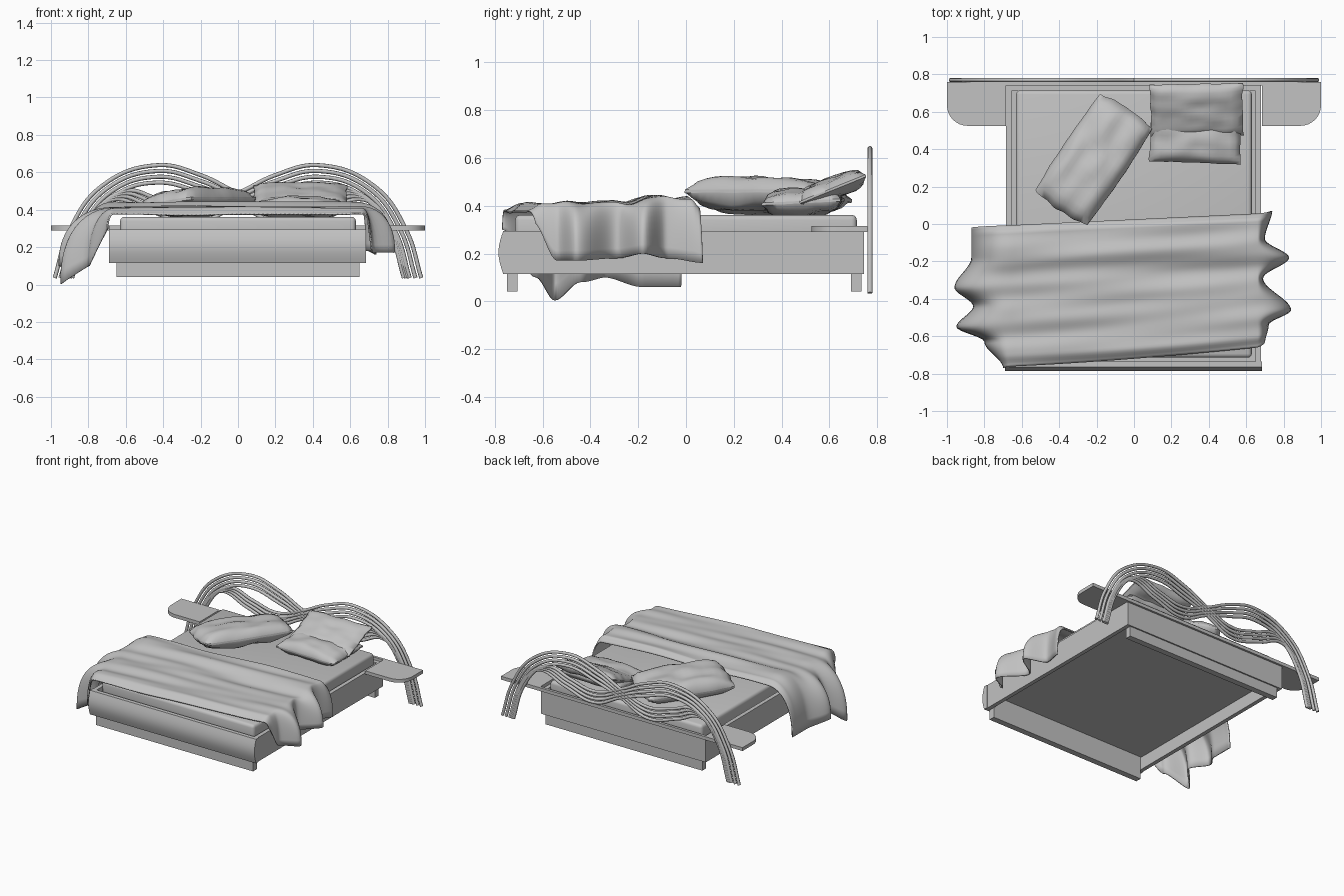
import bpy, bmesh, math
from mathutils import Matrix, Vector, noise

if "Cube" in bpy.data.objects:
    bpy.data.objects.remove(bpy.data.objects["Cube"])

grey = bpy.data.materials.new("light_grey")
grey.use_nodes = True
COLOR = (0.54, 0.54, 0.54, 1)
grey.diffuse_color = COLOR
grey.node_tree.nodes["Principled BSDF"].inputs["Base Color"].default_value = COLOR


def finish(name, bm, smooth=None):
    mesh = bpy.data.meshes.new(name)
    bmesh.ops.recalc_face_normals(bm, faces=bm.faces)
    bm.to_mesh(mesh)
    bm.free()
    mesh.materials.append(grey)
    ob = bpy.data.objects.new(name, mesh)
    bpy.context.collection.objects.link(ob)
    if smooth:
        bpy.ops.object.select_all(action="DESELECT")
        ob.select_set(True)
        bpy.context.view_layer.objects.active = ob
        bpy.ops.object.shade_smooth_by_angle(angle=math.radians(smooth))
    return ob


def box(name, x, y, z, bevel=0.0):
    bm = bmesh.new()
    bmesh.ops.create_cube(bm, size=1)
    for v in bm.verts:
        for i, (a, b) in enumerate((x, y, z)):
            v.co[i] = a if v.co[i] < 0 else b
    if bevel:
        bmesh.ops.bevel(bm, geom=bm.edges[:], offset=bevel, segments=3,
                        profile=0.5, affect="EDGES")
    return finish(name, bm, 35 if bevel else None)


def prism(name, outline, shift, smooth=30):
    bm = bmesh.new()
    face = bm.faces.new([bm.verts.new(p) for p in outline])
    out = bmesh.ops.extrude_face_region(bm, geom=[face])["geom"]
    bmesh.ops.translate(bm, vec=shift,
                        verts=[g for g in out if isinstance(g, bmesh.types.BMVert)])
    return finish(name, bm, smooth)


def sample(table, t):
    """Smooth interpolation through rows whose first entry is the key."""
    for a, b in zip(table, table[1:]):
        if t <= b[0]:
            f = max(0, (t - a[0]) / (b[0] - a[0]))
            f = f * f * (3 - 2 * f)
            return [p + (q - p) * f for p, q in zip(a[1:], b[1:])]
    return table[-1][1:]


# Bed frame: side rails, back board, slat base and plank feet
for side, x in (("right", (-0.685, -0.655)), ("left", (0.65, 0.68))):
    box(side + "_rail", x, (-0.76, 0.74), (0.115, 0.295))
box("back_board", (-0.685, 0.68), (0.71, 0.745), (0.115, 0.295))
box("base_panel", (-0.66, 0.655), (-0.75, 0.72), (0.21, 0.235))
box("front_foot", (-0.65, 0.65), (-0.75, -0.705), (0.04, 0.215))
box("back_foot", (-0.65, 0.65), (0.69, 0.735), (0.04, 0.215))

# Bowed front panel
bow = [(-0.69, -0.765 - 0.02 * math.sin(math.pi * i / 10), 0.115 + 0.018 * i)
       for i in range(11)]
prism("front_panel", bow + [(-0.69, -0.735, 0.295), (-0.69, -0.735, 0.115)],
      (1.375, 0, 0))

# Bedside shelves joined behind the mattress
half = [(0, 0.74), (0.685, 0.74), (0.685, 0.525)]
for i in range(9):
    a = -math.pi / 2 + math.pi / 2 * i / 8
    half.append((0.89 + 0.11 * math.cos(a), 0.635 + 0.11 * math.sin(a)))
half.append((1.0, 0.76))
outline = half + [(-x, y) for x, y in reversed(half[1:])]
prism("bedside_shelf", [(x, y, 0.29) for x, y in outline], (0, 0, 0.025))

# Mattress
box("mattress", (-0.63, 0.63), (-0.715, 0.715), (0.235, 0.362), 0.022)


# Headboard: bundles of bent rods, one sweeping from each side
def rod(name, points):
    cu = bpy.data.curves.new(name, "CURVE")
    cu.dimensions = "3D"
    cu.bevel_depth = 0.011
    cu.bevel_resolution = 2
    cu.resolution_u = 8
    cu.use_fill_caps = True
    sp = cu.splines.new("BEZIER")
    sp.bezier_points.add(len(points) - 1)
    for bp, (x, z) in zip(sp.bezier_points, points):
        bp.co = (x, 0.77, z)
        bp.handle_left_type = bp.handle_right_type = "AUTO"
    cu.materials.append(grey)
    ob = bpy.data.objects.new(name, cu)
    bpy.context.collection.objects.link(ob)


for side, s in (("left", 1), ("right", -1)):
    for i in range(4):
        k = 0.031 * i
        big = [(0.98 - k, 0.035), (0.9 - k, 0.29), (0.73 - k * 0.8, 0.525 - k * 0.5),
               (0.43, 0.638 - k), (0.2, 0.585 - k), (0, 0.49 - k * 0.7)]
        low = [(-0.22, 0.415 - k * 0.9), (-0.42 - k * 0.5, 0.455 - k * 0.7),
               (-0.6 - k * 0.8, 0.5 - k * 0.5), (-0.78 - k * 0.4, 0.36 - k * 0.4),
               (-0.888 - k * 0.3, 0.035)]
        rod(f"headboard_rod_{side}_{i + 1}", [(s * x, z) for x, z in big + low])


# Draped blanket: rows are (y, hem x, hem z)
left_hem = [(-0.64, 0.70, 0.33), (-0.54, 0.72, 0.17), (-0.46, 0.84, 0.17),
            (-0.29, 0.69, 0.18), (-0.18, 0.83, 0.20), (-0.08, 0.70, 0.18),
            (0.08, 0.74, 0.16)]
right_hem = [(-0.77, 0.70, 0.3), (-0.63, 0.80, 0.1), (-0.55, 0.95, 0.003),
             (-0.44, 0.86, 0.08), (-0.34, 0.96, 0.1), (-0.18, 0.87, 0.06),
             (-0.02, 0.87, 0.06)]
crest = [(0, 0.38), (0.08, 0.405), (0.35, 0.415), (0.6, 0.41), (0.8, 0.44),
         (0.95, 0.43), (1, 0.4)]


def blanket_point(u, v):
    w = (u + 1) / 2
    front = -0.77 + 0.14 * w ** 1.5
    back = -0.02 + 0.09 * w
    y = front + (back - front) * v
    x = max(-1, min(1, u / 0.7)) * 0.66
    fold = math.sin(v * 27 + x * 2.5) + 0.5 * math.sin(v * 43 - x * 3)
    z = sample(crest, v)[0] + 0.004 * fold
    z += 0.014 * noise.noise(Vector((x * 2, y * 7 - x, 0)))
    d = max(0, (abs(u) - 0.7) / 0.3)
    if d:
        hx, hz = sample(left_hem if u > 0 else right_hem, y)
        a = d * math.pi / 2
        x = math.copysign(0.66 + (hx - 0.66) * math.sin(a) ** 0.9, u)
        z += (hz - z) * (1 - max(0, math.cos(a)) ** 0.85)
    return x, y, z


NU, NV = 80, 64
bm = bmesh.new()
grid = [[bm.verts.new(blanket_point(2 * i / NU - 1, j / NV)) for i in range(NU + 1)]
        for j in range(NV + 1)]
for r, q in zip(grid, grid[1:]):
    for i in range(NU):
        bm.faces.new((r[i], r[i + 1], q[i + 1], q[i]))
blanket = finish("blanket", bm, 60)
thick = blanket.modifiers.new("thickness", "SOLIDIFY")
thick.thickness = 0.008


# Pillows: puffed cushions with slightly pinched edges and soft creases
def pillow(name, centre, size, turn, tilt, pinch, seed):
    bm = bmesh.new()
    bmesh.ops.create_cube(bm, size=2)
    bmesh.ops.subdivide_edges(bm, edges=bm.edges[:], cuts=15, use_grid_fill=True)
    for v in bm.verts:
        x, y, z = v.co
        puff = (max(0, 1 - x ** 4) * max(0, 1 - y ** 4)) ** 0.5
        crease = noise.noise(Vector((x * 2.2, y * 2.2, seed + z)))
        ripple = 0.03 * noise.noise(Vector((x * 3, y * 3, seed)))
        v.co = (x * (1 - pinch * (1 - y * y) + ripple) * size[0],
                y * (1 - pinch * (1 - x * x) + ripple) * size[1],
                z * size[2] * (0.1 + 0.9 * puff) * (1 + 0.3 * crease))
    rot = (Matrix.Rotation(math.radians(turn), 4, "Z")
           @ Matrix.Rotation(math.radians(tilt), 4, "X"))
    bm.transform(Matrix.Translation(centre) @ rot)
    finish(name, bm, 50)


pillow("loose_pillow", (-0.215, 0.345, 0.44), (0.31, 0.168, 0.07), 56, -7, -0.06, 1)
pillow("lower_pillow", (0.33, 0.49, 0.415), (0.245, 0.165, 0.055), -2, 3, 0.02, 5)
pillow("upper_pillow", (0.335, 0.61, 0.47), (0.25, 0.15, 0.045), 1, 22, 0.02, 9)
